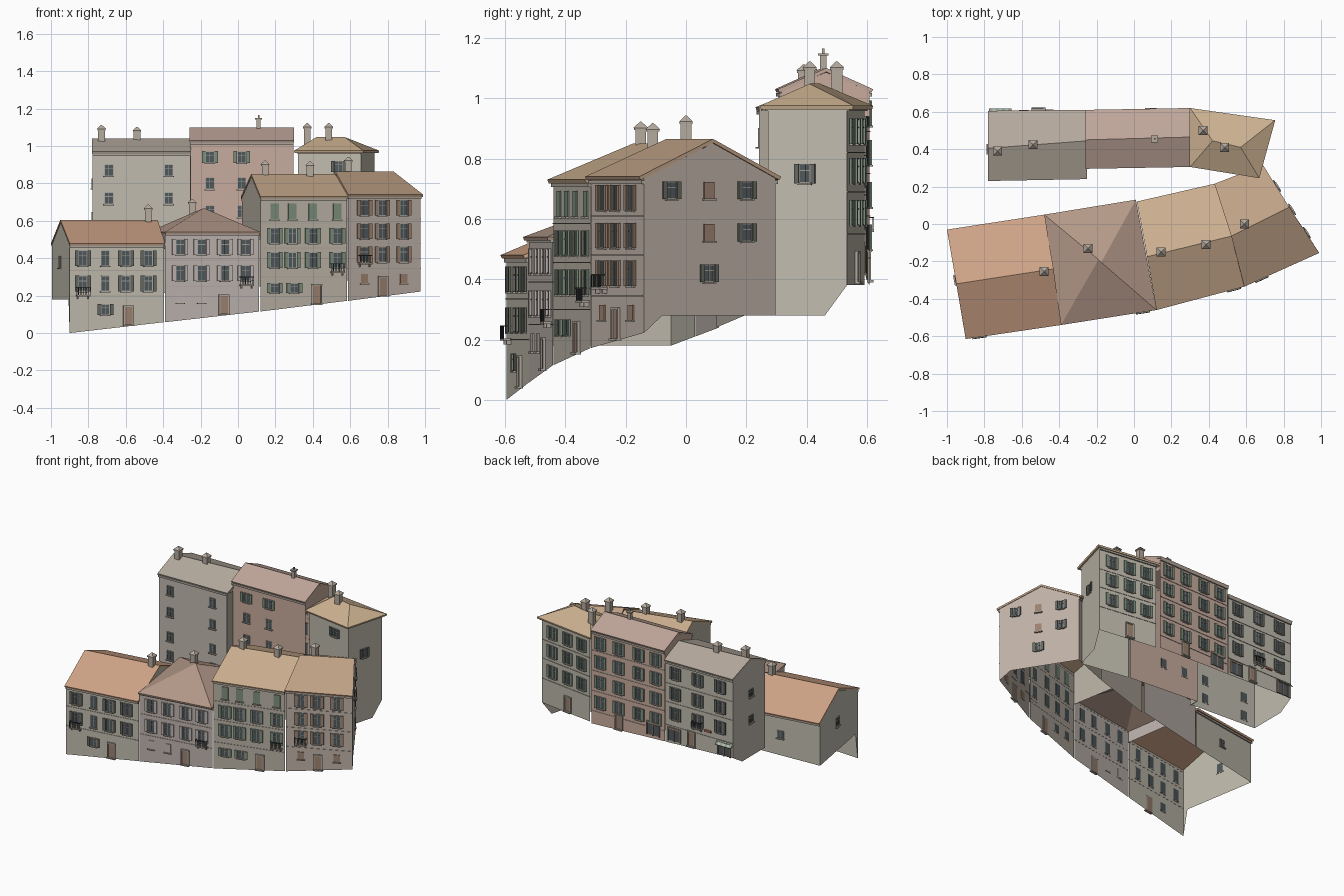
import bpy, bmesh
from mathutils import Vector, Matrix

if "Cube" in bpy.data.objects:
    bpy.data.objects.remove(bpy.data.objects["Cube"])

COL = {'glass': (.08, .10, .11), 'frame': (.34, .33, .29), 'green': (.20, .27, .20), 'dark': (.13, .14, .12),
       'brown': (.33, .22, .16), 'iron': (.05, .05, .05), 'stone': (.42, .38, .33),
       'awning': (.40, .55, .42), 'red': (.55, .18, .15), 'chim': (.46, .40, .34), 'blank': (.52, .46, .43)}
mats, parts = {}, {}


def material(name, c):
    if name not in mats:
        m = bpy.data.materials.new(name)
        m.diffuse_color = (*c, 1)
        m.use_nodes = True
        m.node_tree.nodes["Principled BSDF"].inputs["Base Color"].default_value = m.diffuse_color
        mats[name] = m
    return mats[name]


def finish(name, bm, mat, solid=0):
    me = bpy.data.meshes.new(name)
    bm.to_mesh(me)
    bm.free()
    ob = bpy.data.objects.new(name, me)
    bpy.context.collection.objects.link(ob)
    me.materials.append(mat)
    if solid:
        s = ob.modifiers.new('thickness', 'SOLIDIFY')
        s.thickness, s.offset = solid, -1
    return ob


def box(part, col, M, c, s):
    bm = parts.setdefault((part, col), bmesh.new())
    bmesh.ops.create_cube(bm, size=1, matrix=M @ Matrix.Translation(c) @ Matrix.Diagonal((*s, 1)))


class Wall:
    """Straight wall from a to b, seen left to right from outside."""
    def __init__(self, a, b):
        self.a, self.b = Vector(a), Vector(b)
        self.d = (self.b - self.a).normalized()

    def frame(self, v, axis, z):
        t = (v - self.a[axis]) / (self.b[axis] - self.a[axis])
        p, d = self.a.lerp(self.b, t), self.d
        return Matrix(((d.x, -d.y, 0, p.x), (d.y, d.x, 0, p.y), (0, 0, 1, z), (0, 0, 0, 1)))


def window(n, W, v, z, axis=0, shut='green', w=.044, h=.08):
    # local -y points outward
    M = W.frame(v, axis, z)
    box(n + '_panes', 'glass', M, (0, 0, 0), (w, .004, h))
    for x in (-w / 2, 0, w / 2):
        box(n + '_frames', 'frame', M, (x, -.002, 0), (.003, .006, h))
    for q in (-h / 2, h / 6, h / 2):
        box(n + '_frames', 'frame', M, (0, -.002, q), (w, .006, .003))
    box(n + '_sills', 'stone', M, (0, -.005, -h / 2 - .004), (w + .012, .014, .006))
    if shut:
        for s in (-1, 1):
            box(n + '_shutters', shut, M, (s * (w * .72 + .002), -.006, 0), (w * .42, .007, h + .004))


def shut_window(n, W, v, z, axis=0, col='brown', w=.04, h=.06):
    M = W.frame(v, axis, z)
    box(n + '_closed_shutters', col, M, (0, -.001, 0), (w, .008, h))
    box(n + '_sills', 'stone', M, (0, -.005, -h / 2 - .003), (w + .01, .014, .006))


def door(n, W, v, z, h=.105, axis=0):
    M = W.frame(v, axis, z)
    box(n + '_door', 'brown', M, (0, 0, h / 2), (.042, .008, h))
    for s in (-1, 1):
        box(n + '_door_surround', 'stone', M, (s * .025, -.003, h / 2), (.008, .012, h))
    box(n + '_door_surround', 'stone', M, (0, -.003, h), (.058, .014, .008))
    box(n + '_door_surround', 'stone', M, (0, -.006, .003), (.06, .02, .008))


def balcony(n, W, v, z, w=.075):
    M = W.frame(v, 0, z)
    box(n + '_balcony', 'stone', M, (0, -.013, 0), (w, .028, .008))
    box(n + '_railing', 'iron', M, (0, -.025, .045), (w, .004, .004))
    for i in range(9):
        box(n + '_railing', 'iron', M, (w * (i / 8.4 - .476), -.025, .022), (.0025, .0025, .045))
    for s in (-1, 1):
        box(n + '_railing', 'iron', M, (s * w * .48, -.013, .045), (.004, .026, .004))
        box(n + '_brackets', 'stone', M, (s * .028, -.008, -.01), (.006, .016, .014))


def house(n, wall, roof, fl, fr, br, bl, eave, rl, rr, rz, front, back, step, sides,
          over=.02, side=.003, hip=False, courses=()):
    """Open-bottomed shell under a gable or hip roof. sides: left and right end wall,
    0 = down to the ground, None = shared with the neighbour, z = only the part above z."""
    fl, fr, br, bl = map(Vector, (fl, fr, br, bl))
    bm = bmesh.new()
    R = [bm.verts.new((p.x, p.y, eave)) for p in (fl, fr, br, bl)]
    L, Q = (bm.verts.new((*p, rz)) for p in (rl, rr))
    bm.faces.new((R[0], R[1], Q, L))
    bm.faces.new((R[2], R[3], L, Q))
    if hip:
        bm.faces.new((R[1], R[2], Q))
        bm.faces.new((R[3], R[0], L))
    finish(n + '_roof', bm, material(n + ' roof', roof), .013)
    # wall corners sit inside the eaves
    dl, dr = (bl - fl).normalized() * over, (br - fr).normalized() * over
    df, db = (fr - fl).normalized() * side, (br - bl).normalized() * side
    c = [fl + dl + df, fr + dr - df, br - dr - db, bl - dl + db]
    top = eave if hip else eave - .006
    bm = bmesh.new()

    def face(pts):
        bm.faces.new([bm.verts.new(p) for p in pts])

    def sidewall(f, b, zf, zb, ridge, low):
        if low is None:
            return
        zs = zb if step < .5 else zf
        pts = [(*f, low or zf), (*f.lerp(b, step), low or zs), (*b, low or zb), (*b, top)]
        if not hip:
            pts.append((*ridge, rz - .014))
        face(pts + [(*f, top)])
    face([(*c[0], front[0]), (*c[1], front[1]), (*c[1], top), (*c[0], top)])
    face([(*c[2], back[1]), (*c[3], back[0]), (*c[3], top), (*c[2], top)])
    sidewall(c[0], c[3], front[0], back[0], Vector(rl) + df, sides[0])
    sidewall(c[1], c[2], front[1], back[1], Vector(rr) - df, sides[1])
    finish(n + '_walls', bm, material(n + ' plaster', wall))
    ws = [Wall(c[i], c[(i + 1) % 4]) for i in range(4)]
    # cornice and thin floor bands on the long sides
    for W in (ws[0], ws[2]):
        mid, ln = (W.a.x + W.b.x) / 2, (W.b - W.a).length
        box(n + '_cornice', 'stone', W.frame(mid, 0, top - .012), (0, -.004, 0), (ln, .01, .012))
    W = ws[0] if step < .5 else ws[2]
    for z in courses:
        box(n + '_bands', 'stone', W.frame((W.a.x + W.b.x) / 2, 0, z), (0, -.001, 0), ((W.b - W.a).length, .004, .004))
    return ws


# front row of houses stepping up the street
A = house('end_house', (.53, .50, .42), (.62, .37, .24), (-.90, -.615), (-.39, -.54), (-.48, .05), (-1, -.03), .48,
          (-.95, -.32), (-.43, -.24), .605, (0, .058), (.18, .21), .06, (0, .47), courses=(.20, .335))
B = house('hip_house', (.51, .45, .42), (.46, .32, .25), (-.39, -.54), (.12, -.46), (.01, .13), (-.48, .05), .54,
          (-.19, -.19), (-.175, -.205), .665, (.058, .115), (.21, .24), .08, (.45, None), hip=True,
          courses=(.25, .39))
C = house('tall_house', (.48, .44, .37), (.60, .42, .27), (.12, -.46), (.59, -.335), (.43, .215), (.015, .12), .73,
          (.07, -.175), (.52, -.065), .85, (.115, .172), (.24, .28), .08, (.50, None), courses=(.30, .455, .585))
D = house('corner_house', (.51, .43, .38), (.53, .36, .24), (.59, -.335), (.99, -.155), (.69, .315), (.43, .215), .74,
          (.52, -.065), (.83, .09), .865, (.172, .222), (.28, .28), .14, (.72, 0), courses=(.345, .48, .61))
# back row on the upper street
E = house('pale_house', (.53, .50, .43), (.46, .40, .34), (-.78, .23), (-.25, .24), (-.26, .61), (-.78, .605), .97,
          (-.78, .405), (-.25, .445), 1.04, (.36, .33), (.42, .40), .72, (0, None), .012, courses=(.52, .68, .81))
F = house('pink_house', (.58, .41, .34), (.52, .38, .32), (-.26, .295), (.30, .305), (.30, .62), (-.26, .61), 1.03,
          (-.26, .45), (.30, .465), 1.10, (.33, .29), (.40, .38), .72, (.94, .94), .012,
          courses=(.47, .61, .75, .89))
G = house('hip_end_house', (.53, .50, .42), (.60, .44, .28), (.30, .305), (.67, .245), (.755, .555), (.30, .62), .975,
          (.42, .445), (.57, .41), 1.048, (.28, .28), (.38, .38), .72, (None, 0), .025, .02, True,
          courses=(.55, .69, .82))
# short return where the pale house stands forward of its neighbour
box('pale_house_return', 'stone', Matrix(), (-.254, .274, .645), (.004, .064, .63))

# street facade windows: columns by x, rows by z
for n, W, xs, zs, sh in (
        ('end_house', A[0], (-.83, -.71, -.60, -.48), (.40, .265), 'dark'),
        ('hip_house', B[0], (-.31, -.195, -.07, .04), (.46, .32), 'blank'),
        ('tall_house', C[0], (.195, .29, .40, .53), (.52, .39), 'green'),
        ('corner_house', D[0], (.675, .77, .885), (.67, .545, .42), 'brown'),
        ('pale_house', E[2], (-.68, -.51, -.34), (.89, .75, .61), 'dark'),
        ('pink_house', F[2], (-.19, -.06, .09, .23), (.95, .82, .68, .54), 'green'),
        ('hip_end_house', G[2], (.39, .51, .64), (.89, .76, .62), 'green')):
    for x in xs:
        for z in zs:
            window(n, W, x, z, shut=None if x == -.71 and n == 'end_house' else sh)
for x in (.195, .29, .40, .53):
    shut_window('tall_house', C[0], x, .65, col='green', w=.045, h=.085)
for x in (.195, .30):
    window('tall_house', C[0], x, .24, h=.05)
window('end_house', A[0], -.71, .125, shut='dark', h=.055)
for x in (-.31, -.195):
    shut_window('hip_house', B[0], x, .19, col='blank')
for x in (.675, .885):
    shut_window('corner_house', D[0], x, .29, h=.05)
for n, W, x, z in (('end_house', A[0], -.585, .038), ('hip_house', B[0], -.075, .097), ('tall_house', C[0], .42, .152),
                   ('corner_house', D[0], .775, .197), ('pale_house', E[2], -.46, .415), ('pink_house', F[2], .09, .39),
                   ('hip_end_house', G[2], .51, .385)):
    door(n, W, x, z)
for n, W, x, z in (('end_house', A[0], -.83, .20), ('hip_house', B[0], .045, .255), ('tall_house', C[0], .53, .325),
                   ('corner_house', D[0], .675, .37), ('pale_house', E[2], -.51, .56)):
    balcony(n, W, x, z)

# plain rear and end wall windows
for y, z in ((-.05, .695), (.20, .695), (.20, .555), (.075, .42)):
    window('corner_house', D[1], y, z, 1, 'dark', .036, .055)
for y, z in ((.075, .695), (.075, .555)):
    shut_window('corner_house', D[1], y, z, 1, w=.04, h=.056)
window('hip_end_house', G[1], .395, .75, 1, 'dark', .036, .06)
window('hip_end_house', G[0], .54, .89, h=.055, shut='dark')
for z in (.87, .72, .55, .42):
    for x in (-.69, -.37):
        window('pale_house', E[0], x, z, shut=None, h=.06)
for z in (.94, .80, .65, .50):
    for x in (-.15, .02):
        window('pink_house', F[0], x, z, shut='green' if z > .9 else None, h=.06)
for z in (.80, .62):
    window('pale_house', E[3], .40, z, 1, None, h=.05)
window('end_house', A[3], -.3, .38, 1, None, h=.06)
window('end_house', A[2], -.72, .34, shut=None, h=.05)

# shop fronts with awnings on the upper street
for n, W, x in (('pale_house', E[2], -.71), ('pale_house', E[2], -.33), ('pink_house', F[2], -.17)):
    M = W.frame(x, 0, .46)
    box(n + '_shop_glass', 'glass', M, (0, -.001, 0), (.09, .006, .08))
    box(n + '_shop_frame', 'brown', M, (0, -.003, .045), (.10, .010, .012))
    for s in (-1, 0, 1):
        box(n + '_shop_frame', 'brown', M, (s * .046, -.003, 0), (.007, .01, .085))
tilt = E[2].frame(-.715, 0, .515) @ Matrix.Rotation(.8, 4, 'X')
for i in range(7):
    box('awning', 'awning' if i % 2 else 'frame', tilt, (-.051 + i * .017, -.016, 0), (.017, .032, .004))
box('flower_box', 'red', E[2].frame(-.59, 0, .56), (0, -.008, 0), (.05, .012, .012))

# chimneys: shaft, collar and little pitched cap
I = Matrix()
for x, y, z in ((-.73, .39, 1.11), (-.54, .425, 1.10), (.37, .50, 1.12), (.485, .41, 1.12), (-.48, -.255, .685),
                (-.245, -.13, .715), (.145, -.15, .92), (.385, -.11, .915), (.59, 0, .94)):
    box('chimney_shafts', 'chim', I, (x, y, z - .085), (.036, .036, .13))
    box('chimney_collars', 'stone', I, (x, y, z - .022), (.044, .044, .008))
    cap = parts.setdefault(('chimney_caps', 'chim'), bmesh.new())
    bmesh.ops.create_cone(cap, cap_ends=True, segments=4, radius1=.034, radius2=.004, depth=.02,
                          matrix=Matrix.Translation((x, y, z - .008)) @ Matrix.Rotation(.785398, 4, 'Z'))
for z, w, h in ((1.10, .022, .09), (1.145, .036, .008), (1.155, .008, .02)):
    box('slim_flue', 'chim', I, (.11, .455, z), (w, w, h))

for (n, c), bm in parts.items():
    finish(n + '_' + c, bm, material(c, COL[c]))
